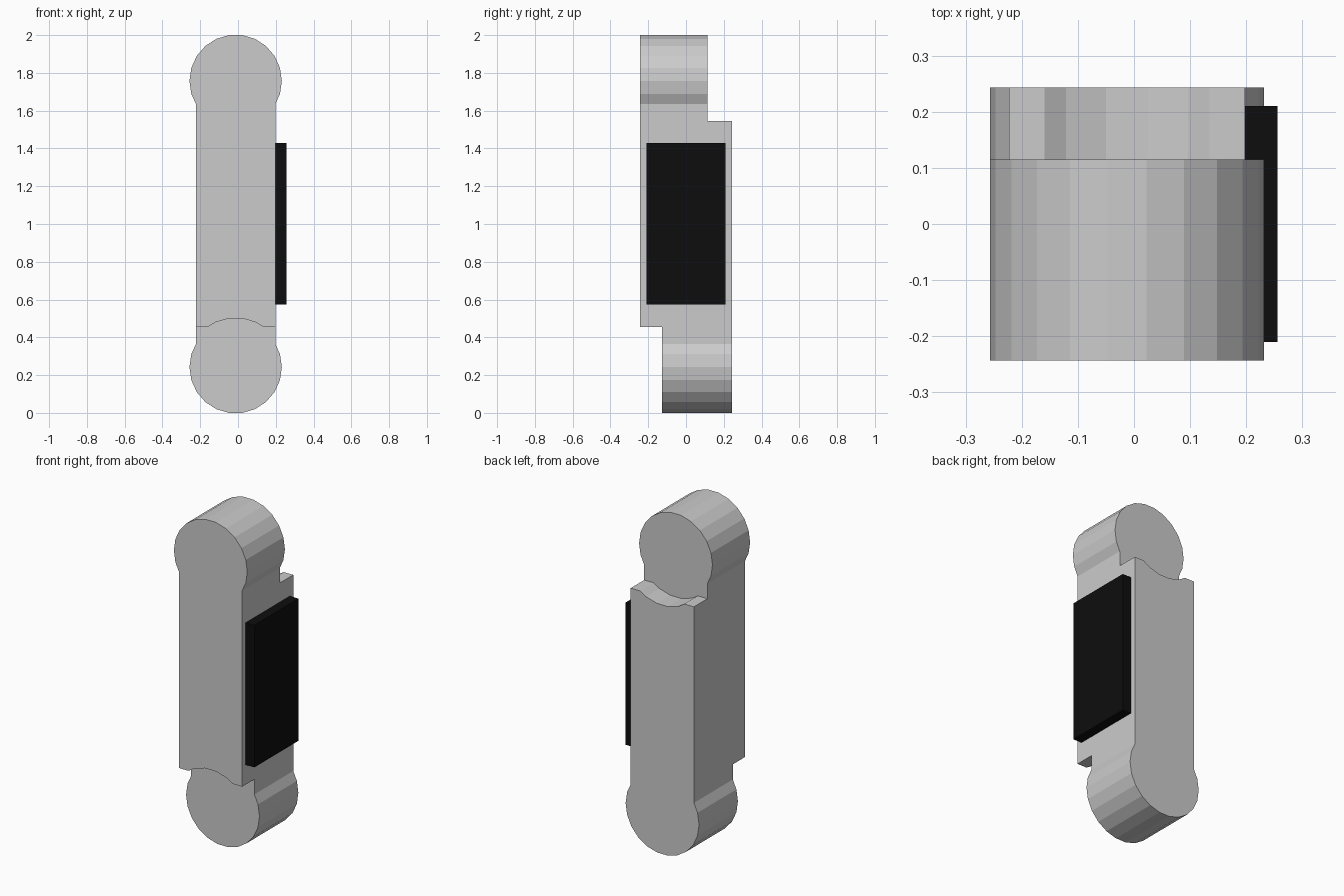
import bpy, bmesh
from math import sin, cos, pi

if "Cube" in bpy.data.objects:
    bpy.data.objects.remove(bpy.data.objects["Cube"])

CX, R, SIDES = -0.0125, 0.2445, 22     # end discs: centre x, radius, side count
LOW, HIGH = 0.242, 1.758               # disc centre heights
HALF_W, HALF_D = 0.2105, 0.243         # body half width and half depth


def extrude_profile(name, points, y0, y1):
    """Prism from an x-z outline, running from y0 to y1."""
    bm = bmesh.new()
    face = bm.faces.new([bm.verts.new((x, y0, z)) for x, z in points])
    out = bmesh.ops.extrude_face_region(bm, geom=[face])
    verts = [g for g in out["geom"] if isinstance(g, bmesh.types.BMVert)]
    bmesh.ops.translate(bm, vec=(0, y1 - y0, 0), verts=verts)
    bmesh.ops.recalc_face_normals(bm, faces=bm.faces)
    mesh = bpy.data.meshes.new(name)
    bm.to_mesh(mesh)
    bm.free()
    obj = bpy.data.objects.new(name, mesh)
    bpy.context.collection.objects.link(obj)
    return obj


def arc(radius, first, last):
    """Offsets from a disc centre, by side number."""
    return [(radius * cos(2 * pi * i / SIDES), radius * sin(2 * pi * i / SIDES))
            for i in range(first, last + 1)]


def half_turn(points):
    """Rotate an outline about the middle of the link."""
    return [(2 * CX - x, 2 - z) for x, z in points]


# Link body: straight bar with a rounded knob at each end
neck = 0.122
upper = [(CX + HALF_W, HIGH - neck)]
upper += [(CX + x, HIGH + z) for x, z in arc(R, -1, 12)]
upper += [(CX - HALF_W, HIGH - neck)]
body = extrude_profile("link_body", upper + half_turn(upper), -HALF_D, HALF_D)

# Lap-joint notches: front bottom and back top, with a curved relief
STEP = 0.455
crown = [(CX + x, LOW + z) for x, z in arc(0.2607, 4, 7)]
notch = [(-0.5, -0.2), (0.5, -0.2), (0.5, STEP), (CX + 0.147, STEP)]
notch += crown + [(CX - 0.147, STEP), (-0.5, STEP)]
cutters = [extrude_profile("front_notch_cutter", notch, -0.5, -0.127),
           extrude_profile("back_notch_cutter", half_turn(notch), 0.115, 0.5)]
for cutter in cutters:
    cutter.hide_render = True
    cutter.hide_viewport = False
    cutter.display_type = 'WIRE'
    mod = body.modifiers.new(cutter.name, 'BOOLEAN')
    mod.operation = 'DIFFERENCE'
    mod.solver = 'EXACT'
    mod.object = cutter

# Bake the notches and drop the cutters
bpy.context.view_layer.objects.active = body
for mod in list(body.modifiers):
    bpy.ops.object.modifier_apply(modifier=mod.name)
for cutter in cutters:
    bpy.data.objects.remove(cutter)

# Black pad on the right side
pad = extrude_profile("side_pad", [(0.195, 0.574), (0.256, 0.574),
                                   (0.256, 1.43), (0.195, 1.43)], -0.21, 0.21)
black = bpy.data.materials.new("black_rubber")
black.diffuse_color = (0.004, 0.004, 0.004, 1)
black.use_nodes = True
black.node_tree.nodes["Principled BSDF"].inputs["Base Color"].default_value = black.diffuse_color
pad.data.materials.append(black)
